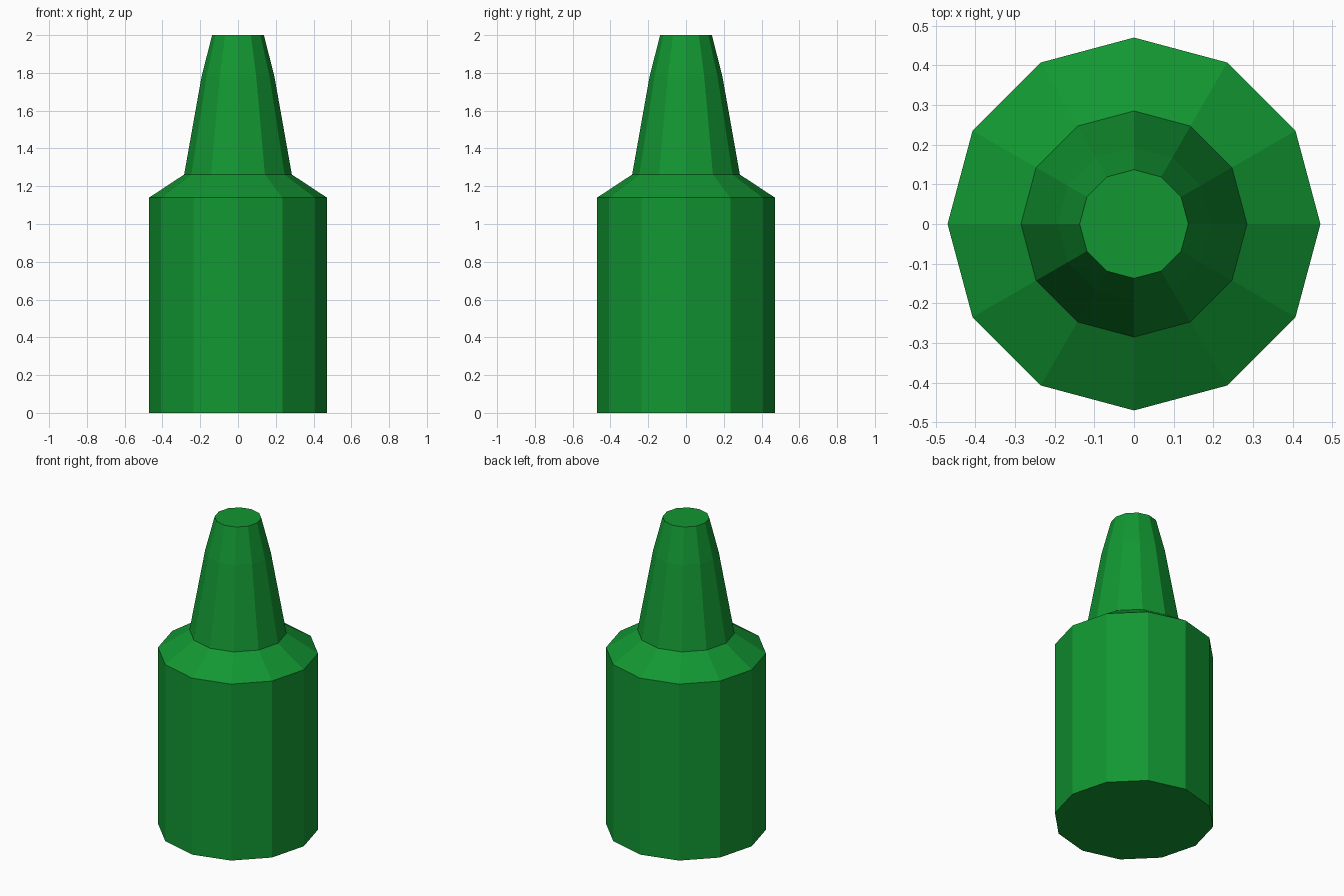
import bpy, bmesh, math

if "Cube" in bpy.data.objects:
    bpy.data.objects.remove(bpy.data.objects["Cube"])

SIDES = 12

green = bpy.data.materials.new("green")
green.diffuse_color = (0.006, 0.31, 0.032, 1.0)
green.use_nodes = True
green.node_tree.nodes["Principled BSDF"].inputs["Base Color"].default_value = green.diffuse_color


def lathe(name, profile, material):
    """Closed low-poly solid of revolution from (radius, height) points."""
    bm = bmesh.new()
    rings = []
    for r, z in profile:
        rings.append([bm.verts.new((r * math.cos(math.tau * i / SIDES),
                                    r * math.sin(math.tau * i / SIDES), z))
                      for i in range(SIDES)])
    for low, high in zip(rings, rings[1:]):
        for i in range(SIDES):
            j = (i + 1) % SIDES
            bm.faces.new((low[i], low[j], high[j], high[i]))
    bm.faces.new(rings[0][::-1])
    bm.faces.new(rings[-1])
    mesh = bpy.data.meshes.new(name)
    bm.to_mesh(mesh)
    bm.free()
    mesh.materials.append(material)
    obj = bpy.data.objects.new(name, mesh)
    bpy.context.collection.objects.link(obj)
    return obj


# Bottle: straight body, sloped shoulder, tapered nozzle with a flat tip
lathe("bottle", [(0.47, 0.0), (0.47, 1.14), (0.285, 1.262),
                 (0.193, 1.78), (0.137, 2.0)], green)
